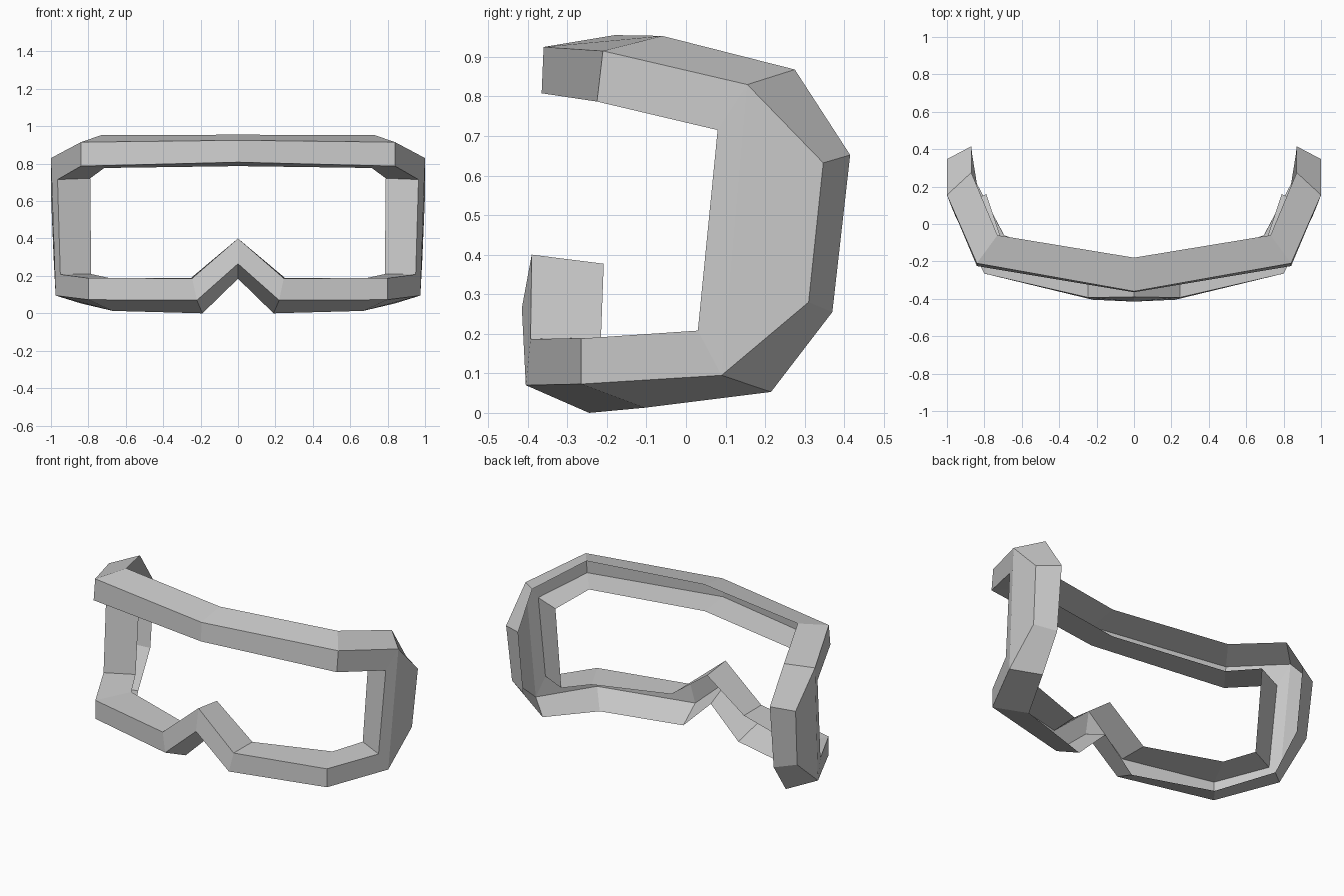
import bpy, bmesh

# Outer rim of the right half, top centre to nose: (back edge, front edge)
outer = [
    ((0, -0.18, 0.955), (0, -0.36, 0.925)),
    ((0.73, -0.06, 0.953), (0.84, -0.21, 0.915)),
    ((0.87, 0.275, 0.868), (1.0, 0.155, 0.83)),
    ((0.87, 0.415, 0.652), (1.0, 0.347, 0.632)),
    ((0.865, 0.37, 0.255), (0.985, 0.31, 0.28)),
    ((0.84, 0.215, 0.053), (0.975, 0.09, 0.095)),
    ((0.67, -0.105, 0.013), (0.80, -0.265, 0.073)),
    ((0.19, -0.245, 0.0), (0.22, -0.405, 0.07)),
    ((0, -0.245, 0.185), (0, -0.415, 0.265)),
]
# Inner rim, one pair per corner of the opening: (front edge, back edge)
inner = [
    ((0, -0.365, 0.808), (0, -0.185, 0.787)),
    ((0.84, -0.225, 0.787), (0.715, -0.065, 0.777)),
    ((0.965, 0.08, 0.715), (0.79, 0.16, 0.722)),
    ((0.95, 0.03, 0.208), (0.785, 0.11, 0.21)),
    ((0.80, -0.265, 0.188), (0.695, -0.06, 0.19)),
    ((0.245, -0.393, 0.187), (0.25, -0.215, 0.19)),
    ((0, -0.39, 0.40), (0, -0.208, 0.377)),
]
CORNERS = [0, 1, 2, 5, 6, 7, 8]  # outer stations that face an inner corner

bm = bmesh.new()


def rail(points):
    return [bm.verts.new(p) for p in points]


def strip(a, b):
    """Quads between two rails of equal length."""
    for i in range(len(a) - 1):
        bm.faces.new((a[i], a[i + 1], b[i + 1], b[i]))


# Goggle frame: a channel of outer wall, front wall and inner wall, open at the back
outer_back, outer_front = (rail(p) for p in zip(*outer))
inner_front, inner_back = (rail(p) for p in zip(*inner))
strip(outer_front, outer_back)
strip(inner_front, [outer_front[i] for i in CORNERS])
strip(inner_back, inner_front)
bm.faces.new(outer_front[5:1:-1])  # widening of the front wall at the side

# Mirror to the left half
geom = bm.verts[:] + bm.edges[:] + bm.faces[:]
bmesh.ops.mirror(bm, geom=geom, axis='X', merge_dist=0.001)
bmesh.ops.recalc_face_normals(bm, faces=bm.faces)

mesh = bpy.data.meshes.new("goggle_frame")
bm.to_mesh(mesh)
bm.free()
frame = bpy.data.objects.new("goggle_frame", mesh)
bpy.context.collection.objects.link(frame)
